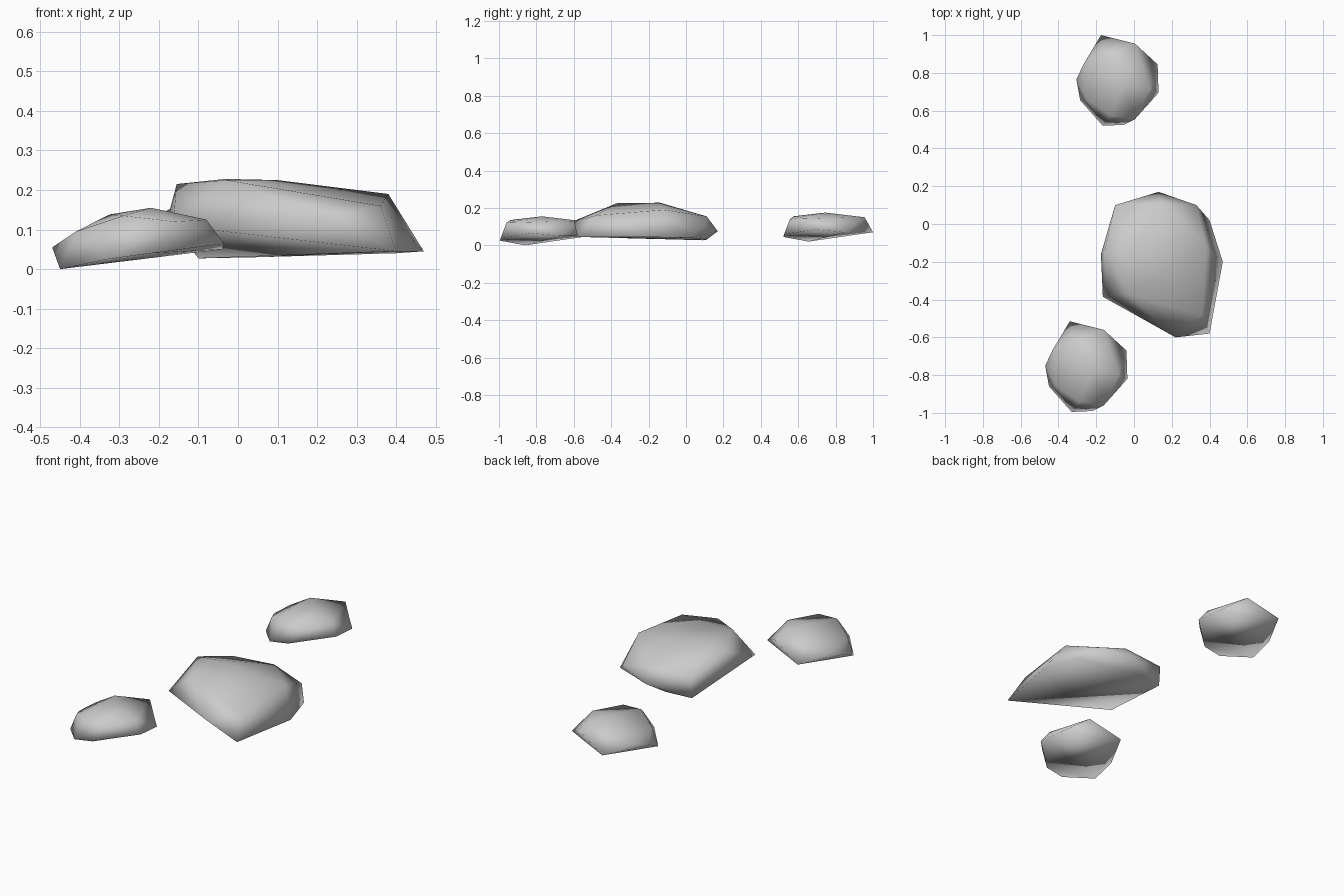
import bpy
import bmesh

cube = bpy.data.objects.get("Cube")
if cube:
    bpy.data.objects.remove(cube, do_unlink=True)

stone = bpy.data.materials.new("stone_grey")
stone.use_nodes = True
stone.diffuse_color = (0.6, 0.6, 0.6, 1)
stone.node_tree.nodes["Principled BSDF"].inputs["Base Color"].default_value = (0.6, 0.6, 0.6, 1)


def make_rock(name, corners, offset=(0, 0, 0)):
    """Chiselled rock: convex hull around its corner points, smooth shaded."""
    bm = bmesh.new()
    for corner in corners:
        bm.verts.new(corner)
    hull = bmesh.ops.convex_hull(bm, input=bm.verts[:])
    spare = {v for v in hull["geom_interior"] + hull["geom_unused"]
             if isinstance(v, bmesh.types.BMVert)}
    bmesh.ops.delete(bm, geom=list(spare), context="VERTS")
    bmesh.ops.recalc_face_normals(bm, faces=bm.faces[:])
    for face in bm.faces:
        face.smooth = True
    mesh = bpy.data.meshes.new(name)
    bm.to_mesh(mesh)
    bm.free()
    mesh.materials.append(stone)
    rock = bpy.data.objects.new(name, mesh)
    rock.location = offset
    bpy.context.collection.objects.link(rock)
    return rock


# Large slab: rim, then top, then underside
large_rim = [(.13, .17, .075), (.33, .10, .10), (.40, .02, .04), (.47, -.20, .045),
             (.40, -.58, .045), (.22, -.60, .13), (-.165, -.385, .11),
             (-.175, -.16, .14), (-.10, .10, .14)]
large_top = [(-.155, -.14, .215), (-.03, -.37, .225), (-.03, -.14, .228), (.10, -.14, .225),
             (.15, .11, .155), (.38, -.12, .19), (.36, -.48, .16)]
large_base = [(-.10, .09, .027), (.05, .11, .03)]
make_rock("large_rock", large_rim + large_top + large_base)

# Small stone, used twice
small_rim = [(-.34, -.515, .05), (-.16, -.56, .13), (-.04, -.67, .05), (-.035, -.82, .064),
             (-.16, -.96, .12), (-.22, -.99, .04), (-.33, -.995, .025),
             (-.45, -.86, 0), (-.47, -.75, .055), (-.43, -.665, .08)]
small_top = [(-.325, -.64, .138), (-.22, -.77, .155), (-.08, -.80, .125),
             (-.29, -.94, .135), (-.41, -.86, .095)]
make_rock("small_rock_front", small_rim + small_top)
make_rock("small_rock_back", small_rim + small_top, (.165, 1.515, .02))
